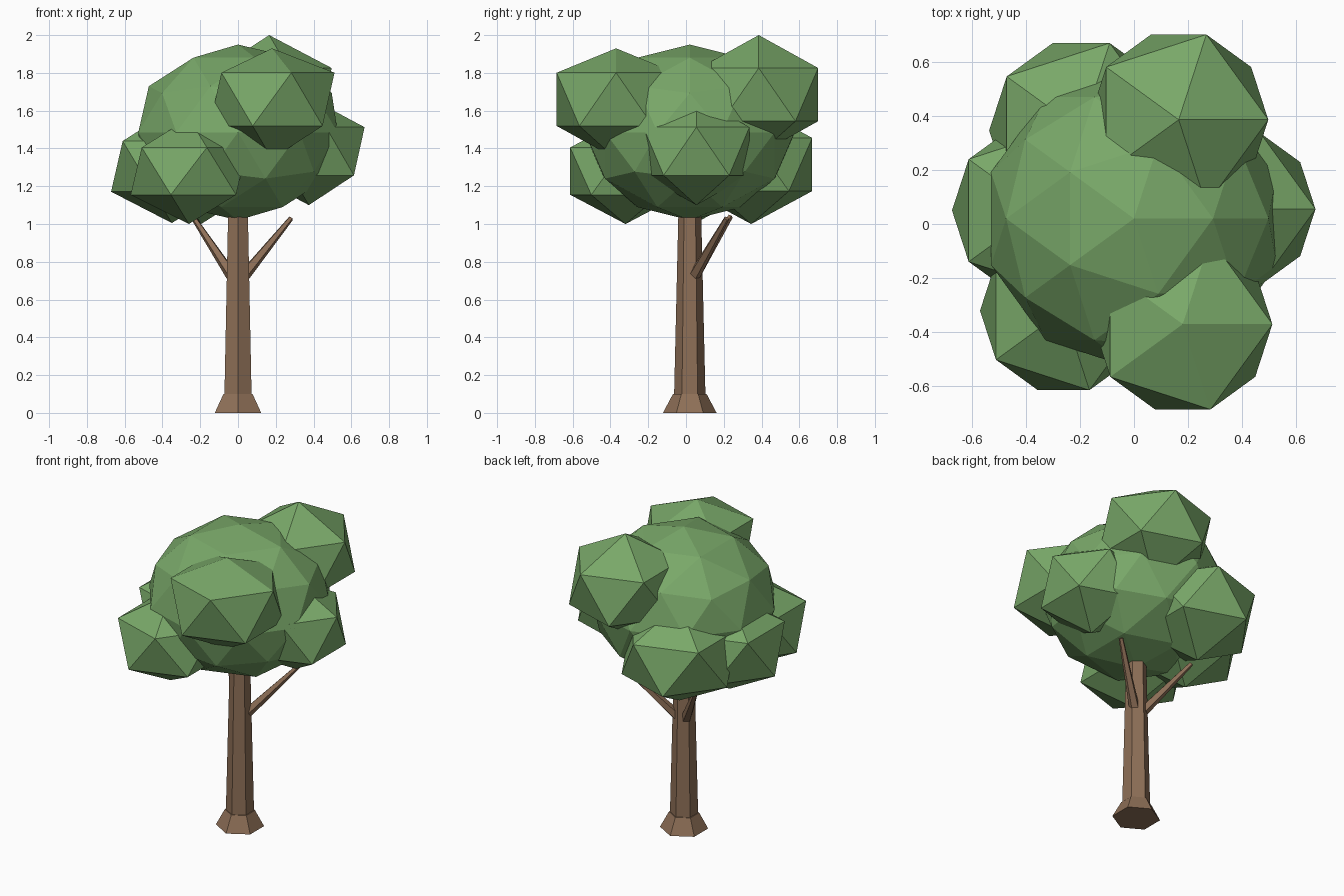
import bpy
from mathutils import Vector

old = bpy.data.objects.get("Cube")
if old:
    bpy.data.objects.remove(old, do_unlink=True)


def material(name, rgb):
    mat = bpy.data.materials.new(name)
    mat.use_nodes = True
    mat.diffuse_color = (*rgb, 1)
    mat.node_tree.nodes["Principled BSDF"].inputs["Base Color"].default_value = (*rgb, 1)
    return mat


leaf_green = material("leaf green", (0.19, 0.39, 0.14))
bark_brown = material("bark brown", (0.27, 0.16, 0.095))


def finish(name, mat):
    obj = bpy.context.object
    obj.name = obj.data.name = name
    obj.data.materials.append(mat)
    return obj


def tapered(name, start, end, r_start, r_end, sides=6):
    """Faceted tapered post between two points."""
    start, end = Vector(start), Vector(end)
    axis = end - start
    bpy.ops.mesh.primitive_cone_add(
        vertices=sides, radius1=r_start, radius2=r_end, depth=axis.length,
        location=(start + end) / 2,
        rotation=Vector((0, 0, 1)).rotation_difference(axis).to_euler())
    return finish(name, bark_brown)


def foliage(name, centre, width, height, detail=1):
    """Faceted, slightly flattened ball of leaves."""
    bpy.ops.mesh.primitive_ico_sphere_add(subdivisions=detail, radius=1, location=centre)
    obj = finish(name, leaf_green)
    for v in obj.data.vertices:
        v.co = (v.co.x * width, v.co.y * width, v.co.z * height)
    return obj


# Trunk with flared foot
tapered("trunk_foot", (0, 0.02, 0), (0, 0.02, 0.1), 0.142, 0.089)
tapered("trunk", (0, 0.02, 0.05), (0, 0.02, 1.2), 0.084, 0.057)

# Bare branches
tapered("left_branch", (0.035, 0.045, 0.73), (0.28, 0.215, 1.03), 0.032, 0.014, 5)
tapered("right_branch", (-0.035, 0.045, 0.73), (-0.24, 0.235, 1.04), 0.032, 0.014, 5)

# Main crown and the clumps around it
foliage("crown", (0, 0.02, 1.485), 0.555, 0.465, 2)
front_clump = foliage("upper_front_clump", (0.18, -0.37, 1.66), 0.37, 0.315)
foliage("upper_back_clump", (0.165, 0.385, 1.685), 0.37, 0.315)
foliage("lower_front_clump", (-0.26, -0.32, 1.28), 0.345, 0.28)
foliage("lower_back_clump", (-0.195, 0.345, 1.315), 0.38, 0.315)
foliage("left_clump", (0.375, 0.055, 1.385), 0.33, 0.285)
foliage("right_clump", (-0.35, 0.05, 1.305), 0.36, 0.3)

# The front clump has a blunter top
max(front_clump.data.vertices, key=lambda v: v.co.z).co.z = 0.27
